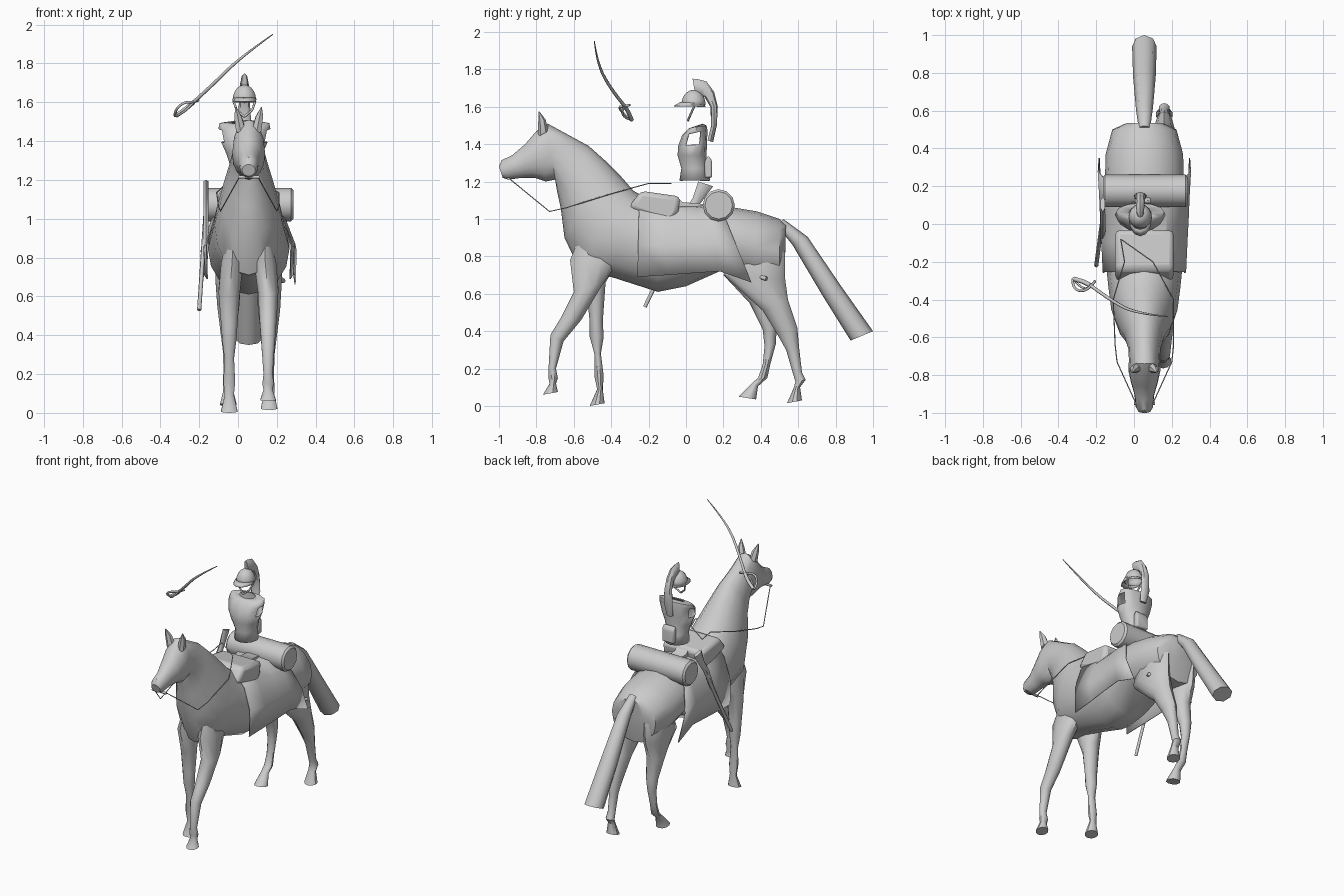
import bpy, bmesh
from math import sin, cos, pi, radians
from mathutils import Vector

CX = 0.055  # the horse's centre line


def finish(name, bm, angle=40, solid=0):
    bmesh.ops.recalc_face_normals(bm, faces=bm.faces)
    me = bpy.data.meshes.new(name)
    bm.to_mesh(me)
    bm.free()
    ob = bpy.data.objects.new(name, me)
    bpy.context.collection.objects.link(ob)
    if solid:
        ob.modifiers.new("thickness", "SOLIDIFY").thickness = solid
    bpy.ops.object.select_all(action='DESELECT')
    bpy.context.view_layer.objects.active = ob
    ob.select_set(True)
    bpy.ops.object.shade_smooth_by_angle(angle=radians(angle))
    return ob


def loft(name, secs, cx=CX, n=12, caps=True, holes=(), solid=0, angle=40):
    """Oval rings, each from two opposite profile points (y, z, y, z), a half width and an optional x shift."""
    bm = bmesh.new()
    rings = []
    for ya, za, yb, zb, w, *dx in secs:
        x = cx + (dx[0] if dx else 0)
        a, b = Vector((x, ya, za)), Vector((x, yb, zb))
        c, v = (a + b) / 2, (a - b) / 2
        rings.append([bm.verts.new(c + v * cos(2 * pi * i / n) + Vector((w * sin(2 * pi * i / n), 0, 0)))
                      for i in range(n)])
    for s, (r, q) in enumerate(zip(rings, rings[1:])):
        for i in range(n):
            if (s, i) not in holes:
                j = (i + 1) % n
                bm.faces.new((r[i], r[j], q[j], q[i]))
    if caps:
        bm.faces.new(rings[0])
        bm.faces.new(rings[-1])
    return finish(name, bm, angle, solid)


def tube(name, pts, r, radii=None, smooth=False):
    cu = bpy.data.curves.new(name, 'CURVE')
    cu.dimensions, cu.bevel_depth, cu.bevel_resolution = '3D', r, 1
    cu.use_fill_caps = True
    sp = cu.splines.new('NURBS' if smooth else 'POLY')
    sp.points.add(len(pts) - 1)
    for i, p in enumerate(pts):
        sp.points[i].co = (*p, 1)
        sp.points[i].radius = radii[i] if radii else 1
    if smooth:
        sp.use_endpoint_u, sp.order_u = True, 3
    ob = bpy.data.objects.new(name, cu)
    bpy.context.collection.objects.link(ob)
    return ob


def prism(name, outline, x0, x1, bevel=0):
    """Side profile (y, z) extruded across x."""
    bm = bmesh.new()
    f = bm.faces.new([bm.verts.new((x0, y, z)) for y, z in outline])
    ext = bmesh.ops.extrude_face_region(bm, geom=[f])
    bmesh.ops.translate(bm, vec=(x1 - x0, 0, 0),
                        verts=[v for v in ext['geom'] if isinstance(v, bmesh.types.BMVert)])
    ob = finish(name, bm, 40)
    if bevel:
        m = ob.modifiers.new("soft_edges", "BEVEL")
        m.width, m.segments = bevel, 2
    return ob


# horse: trunk, neck and head in one loft
loft("horse_body", [
    (.535, .97, .53, .80, .10), (.50, 1.0, .50, .66, .17), (.38, 1.04, .36, .66, .205),
    (.2, 1.07, .18, .72, .21), (0, 1.06, 0, .64, .21), (-.15, 1.08, -.15, .61, .21),
    (-.28, 1.15, -.40, .69, .19), (-.35, 1.23, -.56, .71, .175), (-.43, 1.31, -.65, .90, .14),
    (-.52, 1.39, -.67, 1.06, .105), (-.63, 1.45, -.69, 1.15, .085), (-.74, 1.51, -.70, 1.21, .082),
    (-.80, 1.47, -.75, 1.20, .085), (-.86, 1.40, -.81, 1.22, .072), (-.93, 1.34, -.88, 1.22, .052),
    (-.985, 1.315, -.95, 1.21, .046), (-1.0, 1.28, -.98, 1.22, .034)], n=16)

# legs, tapering up into the trunk
loft("front_leg_right", [
    (-.54, .98, -.42, .97, .015, -.02), (-.62, .78, -.37, .76, .06, -.015), (-.60, .61, -.44, .66, .056),
    (-.67, .47, -.56, .46, .045), (-.725, .38, -.655, .345, .037), (-.735, .20, -.695, .20, .025),
    (-.735, .15, -.685, .15, .031), (-.73, .12, -.695, .12, .025), (-.765, .06, -.685, .075, .042)],
    cx=.155, n=10)
loft("front_leg_left", [
    (-.54, .98, -.42, .97, .015, .02), (-.60, .78, -.37, .76, .06, .015), (-.53, .60, -.43, .66, .058),
    (-.515, .45, -.445, .45, .044), (-.515, .37, -.44, .37, .038), (-.49, .28, -.455, .28, .026),
    (-.49, .16, -.44, .16, .032), (-.475, .09, -.445, .09, .025), (-.515, 0, -.435, .015, .045)],
    cx=-.045, n=10)
loft("hind_leg_right", [
    (.34, .97, .46, .97, .02, -.01), (.26, .84, .53, .82, .07), (.20, .70, .53, .68, .07),
    (.41, .51, .545, .57, .06), (.49, .38, .595, .42, .042), (.535, .30, .605, .31, .03),
    (.57, .18, .62, .18, .026), (.585, .13, .64, .14, .03), (.575, .095, .61, .10, .028),
    (.54, .015, .62, .03, .045)], cx=.16, n=10)
loft("hind_leg_left", [
    (.34, .97, .46, .97, .02, .01), (.26, .84, .53, .82, .07), (.20, .70, .52, .68, .07),
    (.34, .55, .47, .56, .06), (.41, .41, .485, .42, .042), (.42, .32, .48, .33, .03),
    (.41, .22, .45, .22, .026), (.385, .15, .435, .15, .03), (.35, .12, .385, .105, .027),
    (.28, .05, .375, .035, .045)], cx=-.05, n=10)

# tail and ears
loft("tail", [(.52, 1.0, .49, .96, .03), (.65, .905, .57, .86, .045),
              (.83, .64, .73, .59, .06), (1.0, .40, .88, .35, .065)], n=8, angle=60)
for side, s in (("left", -1), ("right", 1)):
    loft("ear_" + side, [(-.79, 1.44, -.735, 1.47, .028, s * .04), (-.79, 1.52, -.75, 1.53, .022, s * .055),
                         (-.788, 1.575, -.784, 1.575, .003, s * .066)], n=6)

# saddle cloth, draped over both flanks
bm = bmesh.new()
rows = []
for yt, yb, zt, zb, k in ((-.25, -.26, 1.11, .69, .92), (-.1, -.1, 1.07, .70, .95),
                          (.05, .03, 1.07, .71, .98), (.12, .18, 1.08, .72, 1.0), (.18, .35, 1.08, .66, 1.03)):
    half = [(w * k, zt + (zb - zt) * t, yt + (yb - yt) * t)
            for w, t in ((.12, .03), (.19, .22), (.24, .58), (.235, 1))]
    pts = [(-x, z, y) for x, z, y in reversed(half)] + [(0, zt, yt)] + half
    rows.append([bm.verts.new((CX + x, y, z)) for x, z, y in pts])
for r, q in zip(rows, rows[1:]):
    for i in range(len(r) - 1):
        bm.faces.new((r[i], r[i + 1], q[i + 1], q[i]))
finish("saddle_cloth", bm, 40, .006)

# blanket roll, saddle bag and pommel
bm = bmesh.new()
bmesh.ops.create_cone(bm, cap_ends=True, segments=12, radius1=.086, radius2=.086, depth=.45)
roll = finish("blanket_roll", bm)
roll.rotation_euler.y = pi / 2
roll.location = (.06, .175, 1.073)
m = roll.modifiers.new("soft_edges", "BEVEL")
m.width = .012
prism("saddle_bag", [(-.31, 1.06), (-.24, 1.15), (-.03, 1.12), (-.04, 1.04), (-.07, .985), (-.13, .99)],
      -.10, .21, .025)
prism("saddle_pommel", [(-.06, 1.06), (-.05, 1.12), (-.02, 1.09), (.09, 1.08), (.09, 1.05)], .01, .10)

# reins and bit
hand = [(-.05, -.2, 1.19), (-.07, -.08, 1.19)]
tube("rein_left", [(.01, -.95, 1.22), (-.09, -.73, 1.04), (-.10, -.64, 1.06), (-.11, -.4, 1.135)] + hand, .003)
tube("rein_right", [(.10, -.95, 1.22), (.20, -.73, 1.04), (.21, -.64, 1.06), (.21, -.4, 1.135),
                    (.1, -.2, 1.19)] + hand[1:], .003)
tube("bit", [(.0, -.95, 1.215), (.11, -.95, 1.215)], .008)

# carbine on the left flank, scabbard tip on the right
tube("carbine_barrel", [(-.165, .04, 1.06), (-.20, -.22, .53)], .011)
loft("carbine_stock", [(.065, 1.20, .145, 1.175, .014), (.035, 1.11, .075, 1.08, .015),
                       (-.01, 1.04, .03, 1.02, .016), (-.11, .80, -.08, .79, .013)], cx=-.165, n=6)
tube("scabbard_tip", [(.20, .37, .70), (.235, .43, .68)], .012)

# rider: hollow breastplate with arm holes
RX = .033
loft("breastplate", [
    (-.035, 1.205, .13, 1.205, .078), (-.025, 1.27, .115, 1.27, .072), (-.045, 1.34, .11, 1.34, .095),
    (-.042, 1.39, .112, 1.40, .12), (-.02, 1.45, .115, 1.475, .134), (.015, 1.485, .11, 1.50, .128),
    (.03, 1.49, .09, 1.51, .06)], cx=RX, caps=False, solid=.006,
    holes=[(3, i) for i in (2, 3, 8, 9)])
prism("belt_pouch", [(.10, 1.22), (.14, 1.22), (.14, 1.31), (.12, 1.34), (.10, 1.31)], 0, .09, .01)

# helmet: bowl, peak, chin strap, crest with horsehair tail
bm = bmesh.new()
bmesh.ops.create_uvsphere(bm, u_segments=14, v_segments=10, radius=.062)
bmesh.ops.delete(bm, geom=[v for v in bm.verts if v.co.z < -.001], context='VERTS')
bowl = finish("helmet_bowl", bm, 50, .004)
bowl.location, bowl.scale = (RX, .04, 1.61), (1, 1.05, 1.3)
loft("helmet_peak", [(-.065, 1.605, .105, 1.598, .06), (-.03, 1.625, .10, 1.615, .062)],
     cx=RX, caps=False, solid=.004)
for side, s in (("left", -1), ("right", 1)):
    tube("chin_strap_" + side, [(RX + s * .056, .045, 1.605), (RX + s * .04, .025, 1.56), (RX, .01, 1.525)], .006)
loft("helmet_crest", [
    (.035, 1.75, .05, 1.66, .014), (.06, 1.748, .06, 1.66, .02), (.11, 1.735, .08, 1.66, .022),
    (.15, 1.68, .10, 1.65, .025), (.17, 1.60, .13, 1.60, .028), (.165, 1.50, .135, 1.50, .035),
    (.145, 1.41, .115, 1.42, .025)], cx=RX, n=8)

# raised sabre: curved blade, grip and looped guard
tube("sabre_blade", [(-.23, -.325, 1.60), (-.13, -.40, 1.69), (.01, -.475, 1.83), (.18, -.49, 1.95)],
     .009, [1, 1, .8, .3], smooth=True)
tube("sabre_grip", [(-.32, -.29, 1.53), (-.27, -.305, 1.565), (-.23, -.325, 1.60)], .012)
tube("sabre_guard", [(-.325, -.29, 1.53), (-.325, -.335, 1.56), (-.28, -.36, 1.60), (-.23, -.335, 1.60),
                     (-.205, -.30, 1.61)], .007, smooth=True)
tube("sabre_guard_side", [(-.32, -.29, 1.53), (-.30, -.32, 1.535), (-.25, -.35, 1.575), (-.23, -.325, 1.60)],
     .006, smooth=True)
